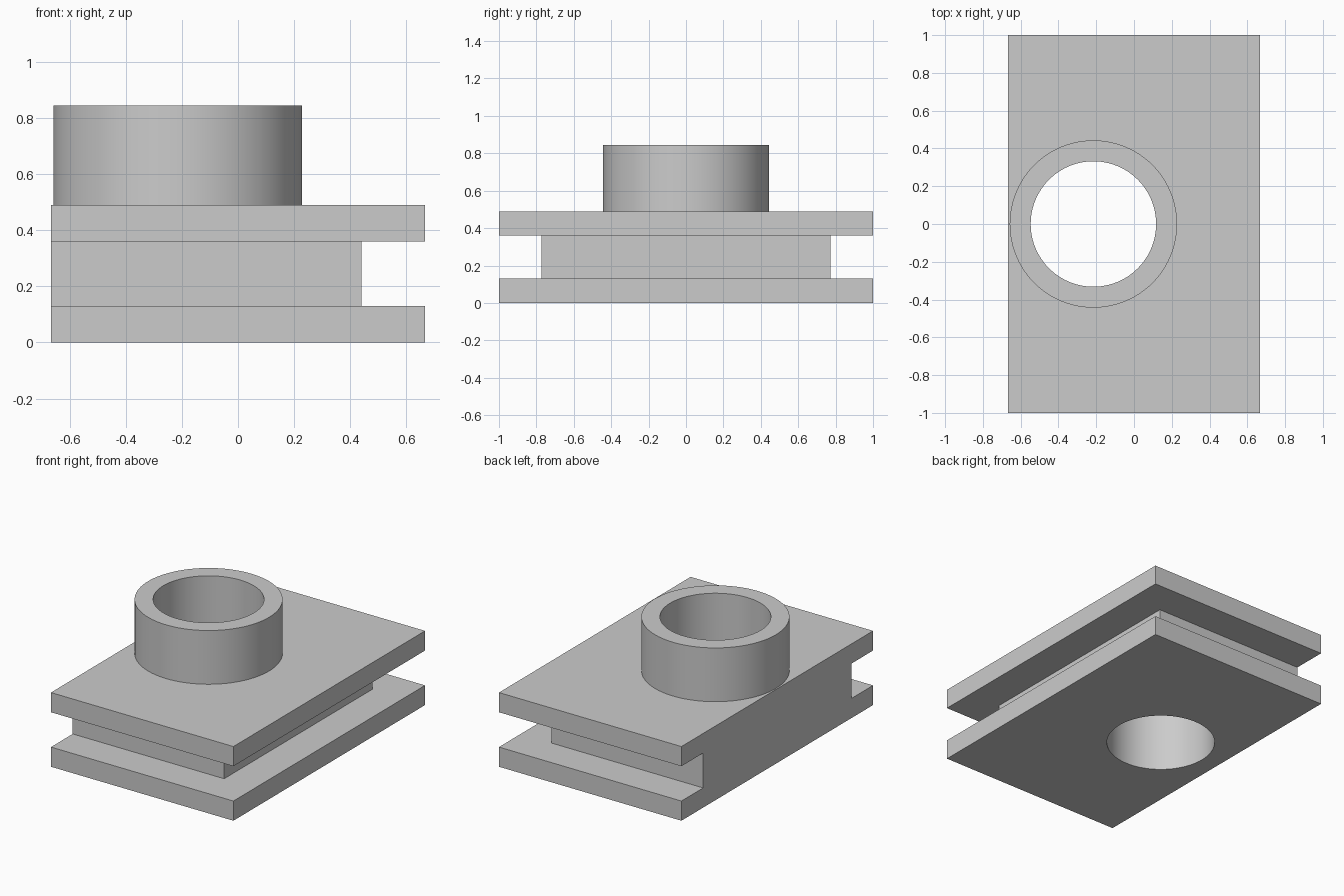
import bpy
import math

cube = bpy.data.objects.get("Cube")
if cube:
    bpy.data.objects.remove(cube, do_unlink=True)

W, D = 1.333, 2.0                    # overall width and depth
Z_LOW, Z_HIGH, Z_BODY, Z_TOP = 0.13, 0.36, 0.49, 0.845
CORE_X, CORE_Y = 0.44, 0.773         # groove floor on the right and front/back
HUB_X, R_OUT, R_IN = -0.215, 0.443, 0.332
PAST = 0.2                           # how far cutters overshoot

grey = bpy.data.materials.new("plain grey")
grey.use_nodes = True
colour = (0.6, 0.6, 0.6, 1)
grey.diffuse_color = colour
grey.node_tree.nodes["Principled BSDF"].inputs["Base Color"].default_value = colour


def box(name, lo, hi):
    bpy.ops.mesh.primitive_cube_add(size=1, location=[(a + b) / 2 for a, b in zip(lo, hi)])
    ob = bpy.context.object
    ob.name = name
    ob.scale = [b - a for a, b in zip(lo, hi)]
    bpy.ops.object.transform_apply(location=True, rotation=False, scale=True)
    ob.data.materials.append(grey)
    return ob


def cylinder(name, radius, z0, z1):
    bpy.ops.mesh.primitive_cylinder_add(vertices=96, radius=radius, depth=z1 - z0,
                                        location=(HUB_X, 0, (z0 + z1) / 2))
    ob = bpy.context.object
    ob.name = name
    ob.data.materials.append(grey)
    return ob


def combine(target, tool, operation):
    mod = target.modifiers.new(tool.name, 'BOOLEAN')
    mod.operation, mod.object, mod.solver = operation, tool, 'EXACT'
    bpy.context.view_layer.objects.active = target
    bpy.ops.object.modifier_apply(modifier=mod.name)
    bpy.data.objects.remove(tool, do_unlink=True)


# Block with two flanges left by a groove on three sides
body = box("flanged_block", (-W / 2, -D / 2, 0), (W / 2, D / 2, Z_BODY))
combine(body, box("right_groove", (CORE_X, -D, Z_LOW), (W, D, Z_HIGH)), 'DIFFERENCE')
for side, name in ((-1, "front_groove"), (1, "back_groove")):
    y0, y1 = sorted((side * CORE_Y, side * (D / 2 + PAST)))
    combine(body, box(name, (-W, y0, Z_LOW), (W, y1, Z_HIGH)), 'DIFFERENCE')

# Round collar on top, then the bore through everything
combine(body, cylinder("collar", R_OUT, Z_LOW + 0.1, Z_TOP), 'UNION')
combine(body, cylinder("bore", R_IN, -PAST, Z_TOP + PAST), 'DIFFERENCE')

# Smooth the round walls and keep the corners sharp
bpy.ops.object.select_all(action='DESELECT')
body.select_set(True)
bpy.context.view_layer.objects.active = body
bpy.ops.object.shade_smooth_by_angle(angle=math.radians(30))
